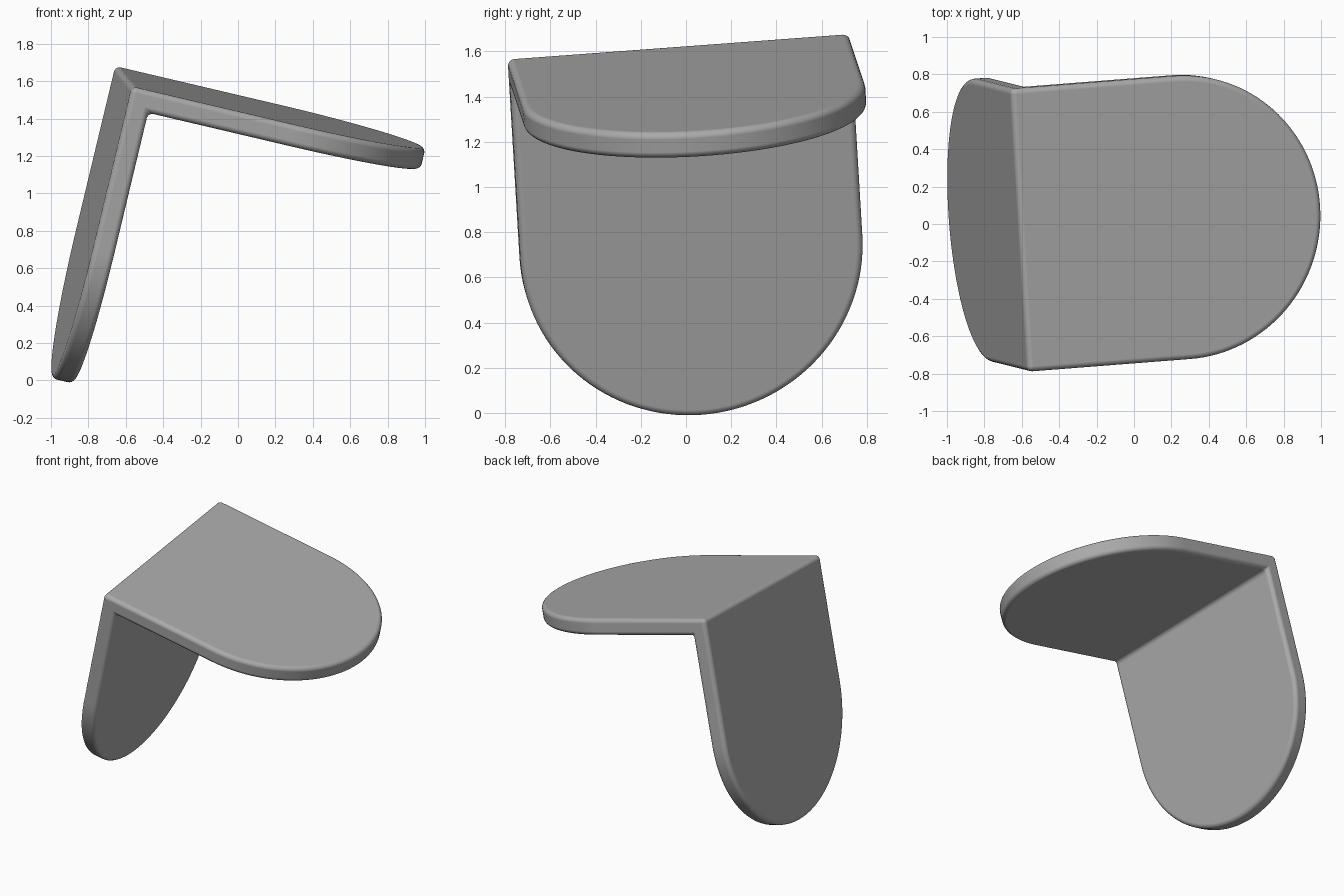
import bpy, bmesh, math
from mathutils import Vector, Matrix

cube = bpy.data.objects.get("Cube")
if cube:
    bpy.data.objects.remove(cube, do_unlink=True)

HALF = 0.76       # half width, also the radius of the rounded ends
LENGTH = 1.662    # from the outer corner to each rounded tip
THICK = 0.118
ROUND = 0.03
STEPS = 64

grey = bpy.data.materials.new("grey")
grey.use_nodes = True
grey.diffuse_color = (0.4, 0.4, 0.4, 1)
grey.node_tree.nodes["Principled BSDF"].inputs["Base Color"].default_value = (0.4, 0.4, 0.4, 1)


def arc(bm, depth, place):
    """Half circle at the end of one plate, from -y to +y."""
    points = []
    for i in range(STEPS + 1):
        a = math.pi * (i / STEPS - 0.5)
        along = LENGTH - HALF + HALF * math.cos(a)
        points.append(bm.verts.new(place(along, HALF * math.sin(a), depth)))
    return points


# Bracket: two round-ended plates sharing one corner
bm = bmesh.new()
outer = [bm.verts.new((0, s * HALF, 0)) for s in (-1, 1)]
inner = [bm.verts.new((THICK, s * HALF, -THICK)) for s in (-1, 1)]
places = (lambda a, y, d: (a, y, -d),      # upper plate
          lambda a, y, d: (d, y, -a))      # lower plate
ends = []
for place in places:
    out_arc, in_arc = arc(bm, 0, place), arc(bm, THICK, place)
    bm.faces.new([outer[1], outer[0]] + out_arc)
    bm.faces.new([inner[1], inner[0]] + in_arc)
    for i in range(STEPS):
        bm.faces.new((out_arc[i], out_arc[i + 1], in_arc[i + 1], in_arc[i]))
    ends.append((out_arc, in_arc))

# L-shaped sides
for k, tip in ((0, 0), (1, -1)):
    (out_a, in_a), (out_b, in_b) = ends
    bm.faces.new((outer[k], out_a[tip], in_a[tip], inner[k], in_b[tip], out_b[tip]))
bmesh.ops.recalc_face_normals(bm, faces=bm.faces)
for face in bm.faces:
    face.smooth = True

mesh = bpy.data.meshes.new("corner_bracket")
bm.to_mesh(mesh)
bm.free()
mesh.materials.append(grey)
bracket = bpy.data.objects.new("corner_bracket", mesh)
bpy.context.collection.objects.link(bracket)

# Rounded edges and inner fillet
bevel = bracket.modifiers.new("rounded_edges", "BEVEL")
bevel.width = ROUND
bevel.segments = 5
bevel.limit_method = "ANGLE"
bevel.angle_limit = math.radians(40)
bevel.use_clamp_overlap = False
bevel.harden_normals = True

# Tilted pose
u = Vector((1, 0.078, -0.235)).normalized()
n = u.cross(Vector((-0.06, 1, 0.074))).normalized()
v = n.cross(u)
pose = Matrix((u, v, n)).transposed().to_4x4()
pose.translation = (-0.612, -0.035, 1.626)
bracket.matrix_world = pose
